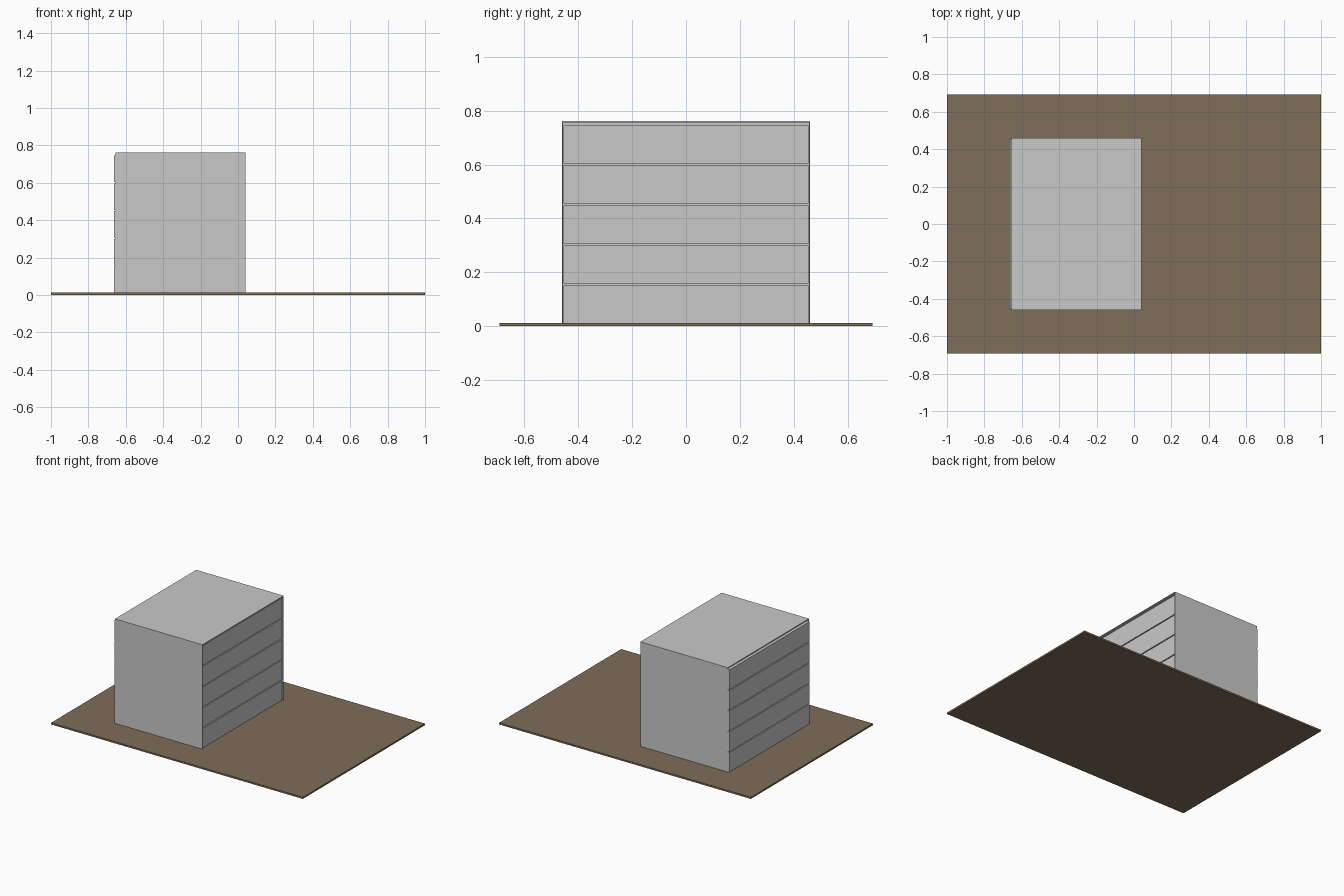
import bpy

if "Cube" in bpy.data.objects:
    bpy.data.objects.remove(bpy.data.objects["Cube"])


def material(name, rgb):
    m = bpy.data.materials.new(name)
    m.diffuse_color = (*rgb, 1)
    m.use_nodes = True
    m.node_tree.nodes["Principled BSDF"].inputs["Base Color"].default_value = m.diffuse_color
    return m


grey = material("light_grey", (0.584, 0.584, 0.584))
brown = material("earth_brown", (0.209, 0.153, 0.098))


def box(name, x, y, z, mat):
    """Box from (min, max) ranges on each axis."""
    bpy.ops.mesh.primitive_cube_add(size=1, location=[sum(r) / 2 for r in (x, y, z)])
    ob = bpy.context.object
    ob.name = name
    ob.scale = [r[1] - r[0] for r in (x, y, z)]
    bpy.ops.object.transform_apply(location=False, rotation=False)
    ob.data.materials.append(mat)
    return ob


BASE, TOP = 0.012, 0.762
X0, X1, HALF, WALL = -0.655, 0.04, 0.461, 0.005

# Ground plate
box("ground_plate", (-1, 1), (-0.693, 0.693), (0, BASE), brown)

# Thin outer shell: roof and two end walls
box("roof", (X0, X1), (-HALF, HALF), (TOP - WALL, TOP), grey)
for side, s in (("front", -1), ("back", 1)):
    y = sorted((s * HALF, s * (HALF - WALL)))
    box(side + "_wall", (X0, X1), y, (BASE, TOP - WALL), grey)

# Inner core closing the gaps between storeys
box("core", (X0 + 0.012, X1 - 0.02), (-HALF + WALL, HALF - WALL), (BASE, TOP - WALL), grey)

# Five storeys, pushed out on the left and recessed on the right
tops = [0.151, 0.299, 0.448, 0.597, 0.746]
bottoms = [BASE] + [t + 0.007 for t in tops[:-1]]
for i, (lo, hi) in enumerate(zip(bottoms, tops)):
    box(f"storey_{i + 1}", (X0 - 0.009, X1 - 0.009), (-0.455, 0.455), (lo, hi), grey)
